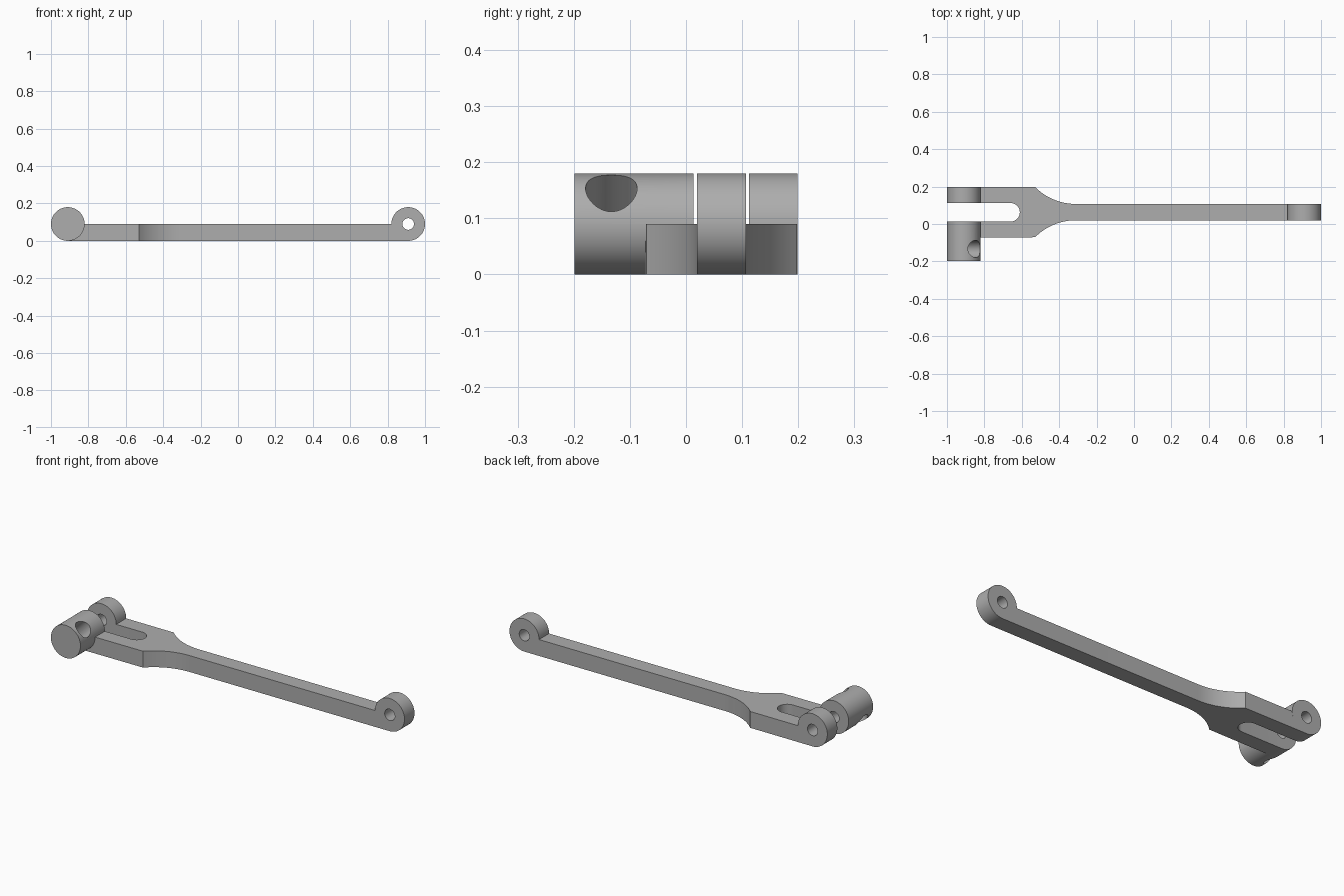
import bpy, bmesh, math
from mathutils import Vector, Matrix

cube = bpy.data.objects.get("Cube")
if cube:
    bpy.data.objects.remove(cube, do_unlink=True)

R = 0.09              # boss radius, also the bar thickness
END = 0.91            # distance of each pin axis from the centre
PIN = 0.031           # pin hole radius
BACK, FRONT = 0.199, -0.072        # outer sides of the fork
ARM_BACK, ARM_FRONT = 0.107, 0.02  # sides of the narrow arm
SLOT_BACK, SLOT_FRONT = 0.112, 0.013

grey = bpy.data.materials.new("plain_grey")
grey.use_nodes = True
colour = (0.42, 0.42, 0.42, 1)
grey.diffuse_color = colour
grey.node_tree.nodes["Principled BSDF"].inputs["Base Color"].default_value = colour


def add_object(name, bm):
    bmesh.ops.recalc_face_normals(bm, faces=bm.faces)
    mesh = bpy.data.meshes.new(name)
    bm.to_mesh(mesh)
    bm.free()
    mesh.materials.append(grey)
    ob = bpy.data.objects.new(name, mesh)
    bpy.context.collection.objects.link(ob)
    return ob


def rod(name, start, end, radius, sides=64):
    """Cylinder between two points."""
    a, b = Vector(start), Vector(end)
    turn = (b - a).to_track_quat('Z', 'Y').to_matrix().to_4x4()
    bm = bmesh.new()
    bmesh.ops.create_cone(bm, cap_ends=True, segments=sides, radius1=radius,
                          radius2=radius, depth=(b - a).length,
                          matrix=Matrix.Translation((a + b) / 2) @ turn)
    return add_object(name, bm)


def combine(target, tool, operation):
    mod = target.modifiers.new(operation.lower(), 'BOOLEAN')
    mod.operation, mod.solver, mod.object = operation, 'EXACT', tool
    bpy.context.view_layer.objects.active = target
    bpy.ops.object.modifier_apply(modifier=mod.name)
    bpy.data.objects.remove(tool, do_unlink=True)


def arc(cx, cy, r, a0, a1, n=16):
    angles = [math.radians(a0 + (a1 - a0) * i / n) for i in range(n + 1)]
    return [(cx + r * math.cos(a), cy + r * math.sin(a)) for a in angles]


# Flat outline of fork, flared shoulders, arm and round-ended slot
flare, neck = 0.31, -0.31
slot_r = (SLOT_BACK - SLOT_FRONT) / 2
outline = [(-END, FRONT)]
outline += arc(neck, ARM_FRONT - flare, flare, 135, 90)
outline += [(END, ARM_FRONT), (END, ARM_BACK)]
outline += arc(neck, ARM_BACK + flare, flare, 270, 225)
outline += [(-END, BACK), (-END, SLOT_BACK)]
outline += arc(-0.66, SLOT_FRONT + slot_r, slot_r, 90, -90)
outline += [(-END, SLOT_FRONT)]

bm = bmesh.new()
face = bm.faces.new([bm.verts.new((x, y, 0)) for x, y in outline])
top = bmesh.ops.extrude_face_region(bm, geom=[face])["geom"]
bmesh.ops.translate(bm, vec=(0, 0, R),
                    verts=[v for v in top if isinstance(v, bmesh.types.BMVert)])
link_arm = add_object("link_arm", bm)

# Round lugs at both ends and the long cross boss
for name, x, y0, y1 in (("end_lug", END, ARM_FRONT, ARM_BACK),
                        ("fork_lug", -END, SLOT_BACK, BACK),
                        ("cross_boss", -END, -BACK, SLOT_FRONT)):
    combine(link_arm, rod(name, (x, y0, R), (x, y1, R), R), 'UNION')

# Pin holes: through both lugs, blind in the boss
combine(link_arm, rod("end_pin_hole", (END, -0.1, R), (END, 0.3, R), PIN, 40), 'DIFFERENCE')
combine(link_arm, rod("fork_pin_hole", (-END, -0.06, R), (-END, 0.3, R), PIN, 40), 'DIFFERENCE')

# Diagonal cross hole through the boss
d = 0.15
combine(link_arm, rod("cross_hole", (-END - d, -0.133, R - d),
                      (-END + d, -0.133, R + d), 0.046, 48), 'DIFFERENCE')

bpy.ops.object.select_all(action='DESELECT')
link_arm.select_set(True)
bpy.context.view_layer.objects.active = link_arm
bpy.ops.object.shade_smooth_by_angle(angle=math.radians(30))
